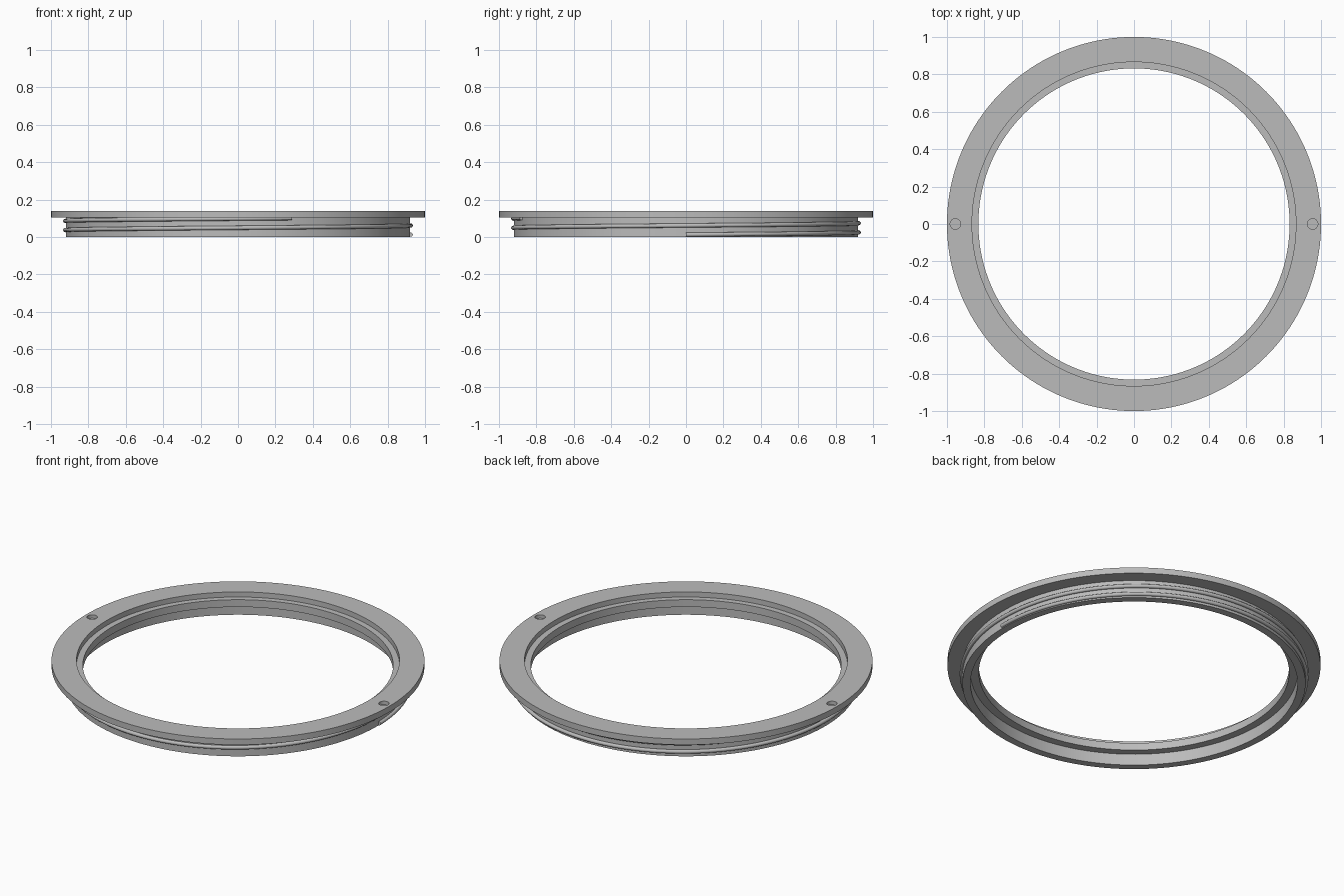
import bpy
import bmesh
from math import cos, sin, pi, radians

cube = bpy.data.objects.get("Cube")
if cube:
    bpy.data.objects.remove(cube, do_unlink=True)

grey = bpy.data.materials.new("grey_metal")
grey.use_nodes = True
colour = (0.5, 0.5, 0.5, 1)
grey.diffuse_color = colour
grey.node_tree.nodes["Principled BSDF"].inputs["Base Color"].default_value = colour


def sweep(name, sections, closed):
    """Skin a list of equal cross-sections into one solid."""
    bm = bmesh.new()
    rings = [[bm.verts.new(p) for p in s] for s in sections]
    pairs = list(zip(rings, rings[1:]))
    if closed:
        pairs.append((rings[-1], rings[0]))
    n = len(rings[0])
    for a, b in pairs:
        for i in range(n):
            j = (i + 1) % n
            bm.faces.new((a[i], a[j], b[j], b[i]))
    if not closed:
        bm.faces.new(rings[0])
        bm.faces.new(rings[-1])
    bmesh.ops.recalc_face_normals(bm, faces=bm.faces)
    mesh = bpy.data.meshes.new(name)
    bm.to_mesh(mesh)
    bm.free()
    mesh.materials.append(grey)
    obj = bpy.data.objects.new(name, mesh)
    bpy.context.collection.objects.link(obj)
    return obj


def activate(obj):
    bpy.ops.object.select_all(action='DESELECT')
    obj.select_set(True)
    bpy.context.view_layer.objects.active = obj


def around(profile, angle, lift=0):
    return [(r * cos(angle), r * sin(angle), z + lift) for r, z in profile]


# Flanged ring: outer collar, stepped bore with an inner lip
SEGMENTS = 160
profile = [(0.92, 0), (0.92, 0.105), (1, 0.105), (1, 0.14), (0.866, 0.14),
           (0.866, 0.11), (0.832, 0.11), (0.832, 0.067), (0.877, 0.067), (0.877, 0)]
ring = sweep("flanged_ring",
             [around(profile, 2 * pi * i / SEGMENTS) for i in range(SEGMENTS)], True)

# Two blind spanner holes in the flange
for side in (-1, 1):
    bpy.ops.mesh.primitive_cylinder_add(vertices=32, radius=0.028, depth=0.04,
                                        location=(side * 0.955, 0, 0.14))
    cutter = bpy.context.object
    cutter.name = "hole_cutter"
    cutter.hide_render = True
    cutter.data.materials.append(grey)
    activate(ring)
    mod = ring.modifiers.new("hole", 'BOOLEAN')
    mod.operation = 'DIFFERENCE'
    mod.solver = 'EXACT'
    mod.object = cutter
    bpy.ops.object.modifier_apply(modifier=mod.name)
    bpy.data.objects.remove(cutter, do_unlink=True)

# Rounded helical thread on the collar, 1.8 turns
TURNS, PITCH, STEPS = 1.8, 0.049, 288
bead = [(0.924 + 0.011 * cos(2 * pi * k / 12), 0.013 + 0.011 * sin(2 * pi * k / 12))
        for k in range(12)]
thread = sweep("screw_thread",
               [around(bead, 2 * pi * TURNS * i / STEPS, PITCH * TURNS * i / STEPS)
                for i in range(STEPS + 1)], False)

for obj in (ring, thread):
    activate(obj)
    bpy.ops.object.shade_smooth_by_angle(angle=radians(40))
